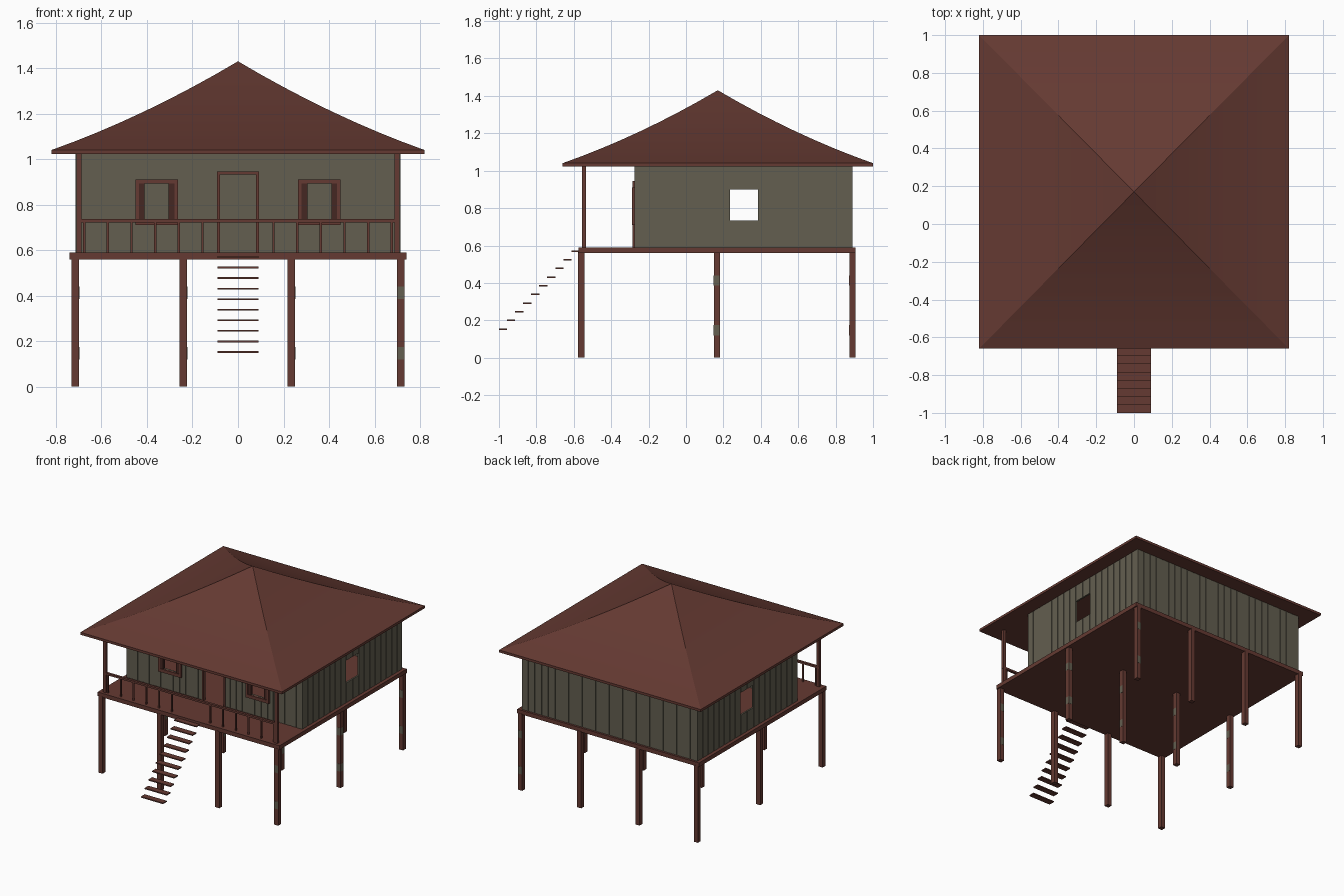
import bpy
import bmesh

cube = bpy.data.objects.get("Cube")
if cube:
    bpy.data.objects.remove(cube, do_unlink=True)


def material(name, rgb):
    m = bpy.data.materials.new(name)
    m.use_nodes = True
    m.diffuse_color = (*rgb, 1)
    m.node_tree.nodes["Principled BSDF"].inputs["Base Color"].default_value = (*rgb, 1)
    return m


BROWN = material("red brown wood", (0.13, 0.042, 0.032))
DARK = material("dark brown wood", (0.06, 0.02, 0.016))
OLIVE = material("grey olive planks", (0.125, 0.113, 0.08))


def finish(name, bm, mat):
    bmesh.ops.recalc_face_normals(bm, faces=bm.faces)
    mesh = bpy.data.meshes.new(name)
    bm.to_mesh(mesh)
    bm.free()
    mesh.materials.append(mat)
    ob = bpy.data.objects.new(name, mesh)
    bpy.context.collection.objects.link(ob)
    return ob


def boxes(name, mat, spans):
    """One object made of boxes, each given as (x0, x1, y0, y1, z0, z1)."""
    bm = bmesh.new()
    for x0, x1, y0, y1, z0, z1 in spans:
        verts = bmesh.ops.create_cube(bm, size=1)["verts"]
        for v in verts:
            v.co.x = x1 if v.co.x > 0 else x0
            v.co.y = y1 if v.co.y > 0 else y0
            v.co.z = z1 if v.co.z > 0 else z0
    return finish(name, bm, mat)


FLOOR, TOP = 0.585, 1.03
WX, WY0, WY1 = 0.715, -0.275, 0.89
LEG_X = (-0.715, -0.24, 0.235, 0.715)
LEG_Y = (-0.56, 0.165, 0.89)
LEG = 0.0165


def wall(name, along_x, start, end, face, out, openings, pitch):
    """Thin backing panel with raised planks, cut around the openings."""
    spans = []

    def add(u0, u1, d0, d1, z0, z1):
        d = sorted((face + out * d0, face + out * d1))
        spans.append((u0, u1, *d, z0, z1) if along_x else (*d, u0, u1, z0, z1))

    cuts = sorted({start, end, *[u for o in openings for u in o[:2]]})
    for a, b in zip(cuts, cuts[1:]):
        rows = [(FLOOR, TOP)]
        for u0, u1, z0, z1 in openings:
            if u0 <= a and b <= u1:
                rows = [(FLOOR, z0), (z1, TOP)]
        count = max(1, round((b - a) / pitch))
        step = (b - a) / count
        for z0, z1 in rows:
            if z1 - z0 < 0.01:
                continue
            add(a, b, -0.012, -0.004, z0, z1)
            for i in range(count):
                add(a + i * step + 0.003, a + (i + 1) * step - 0.003, -0.004, 0, z0, z1)
    boxes(name, OLIVE, spans)


# Hipped roof with a slight sag, flat underneath
bm = bmesh.new()
RX, RY, RC = 0.82, 0.83, 0.17
STEPS = 8


def ring(scale, z):
    return [bm.verts.new((sx * RX * scale, RC + sy * RY * scale, z))
            for sx, sy in ((-1, -1), (1, -1), (1, 1), (-1, 1))]


rings = [ring(1, 1.022)]
bm.faces.new(rings[0])
for i in range(STEPS):
    s = i / STEPS
    rings.append(ring(1 - s, 1.04 + 0.39 * (s - 0.25 * s * (1 - s))))
for lo, hi in zip(rings, rings[1:]):
    for k in range(4):
        bm.faces.new((lo[k], lo[(k + 1) % 4], hi[(k + 1) % 4], hi[k]))
apex = bm.verts.new((0, RC, 1.43))
for k in range(4):
    bm.faces.new((rings[-1][k], rings[-1][(k + 1) % 4], apex))
roof = finish("roof", bm, BROWN)
bpy.context.view_layer.objects.active = roof
roof.select_set(True)
bpy.ops.object.shade_smooth_by_angle(angle=0.2)
roof.select_set(False)

# Raised floor deck and stilts
boxes("deck", BROWN, [(-0.74, 0.74, -0.575, 0.905, 0.56, 0.59)])
boxes("stilts", BROWN, [(x - LEG, x + LEG, y - LEG, y + LEG, 0, 0.565)
                        for x in LEG_X for y in LEG_Y])

# Weathered patches on some stilts
patches = []
for z in (0.12, 0.385):
    for y in LEG_Y:
        for s in (-1, 1):
            f = y + s * LEG
            patches.append((LEG_X[3] - 0.015, LEG_X[3] + 0.015, f - 0.001, f + 0.001, z, z + 0.055))
    for x in LEG_X:
        f = x + LEG
        patches.append((f - 0.001, f + 0.001, LEG_Y[1] - 0.015, LEG_Y[1] + 0.015, z, z + 0.055))
boxes("stilt_patches", OLIVE, patches)

# Plank walls with a doorway and four windows
WIN_Z = (0.735, 0.9)
door = (-0.08, 0.08, FLOOR, 0.935)
front_windows = [(-0.435, -0.28, *WIN_Z), (0.28, 0.435, *WIN_Z)]
wall("front_wall", True, -WX, WX, WY0, -1, [door, *front_windows], 0.045)
wall("back_wall", True, -WX, WX, WY1, 1, [], 0.055)
for name, s in (("right", -1), ("left", 1)):
    wall(name + "_wall", False, WY0, WY1, s * WX, s, [(0.235, 0.385, *WIN_Z)], 0.062)


# Frames around the front openings
def frame(name, x0, x1, z0, z1, w, sill, mat, y0, y1):
    parts = [(x0, x0 + w, y0, y1, z0, z1), (x1 - w, x1, y0, y1, z0, z1),
             (x0, x1, y0, y1, z1 - w, z1)]
    if sill:
        parts.append((x0, x1, y0, y1, z0, z0 + sill))
    boxes(name, mat, parts)


frame("door_frame", -0.092, 0.092, 0.585, 0.945, 0.012, 0, BROWN, -0.285, -0.262)
for side, (x0, x1, z0, z1) in zip(("right", "left"), front_windows):
    frame(side + "_window_frame", x0 - 0.016, x1 + 0.016, 0.71, 0.91, 0.016, 0.024,
          BROWN, -0.288, -0.262)
    boxes(side + "_window_shutters", DARK,
          [(x0, x0 + 0.025, -0.284, -0.265, z0, z1), (x1 - 0.025, x1, -0.284, -0.265, z0, z1)])

# Porch posts, handrail and balusters
RAIL_Y = -0.545
boxes("porch_posts", BROWN, [(x - 0.011, x + 0.011, RAIL_Y - 0.01, RAIL_Y + 0.01, 0.585, TOP)
                             for x in (-0.698, 0.698)])
boxes("handrail", BROWN, [(-0.71, 0.71, RAIL_Y - 0.009, RAIL_Y + 0.009, 0.722, 0.736)])
balusters = [0.052 + 0.104 * i for i in range(1, 7)]
boxes("balusters", BROWN, [(s * x - 0.005, s * x + 0.005, RAIL_Y - 0.005, RAIL_Y + 0.005, 0.585, 0.725)
                           for x in balusters for s in (-1, 1)])

# Floating stair treads
treads = []
for i in range(10):
    y, z = -0.978 + 0.043 * i, 0.153 + 0.0463 * i
    treads.append((-0.09, 0.09, y - 0.022, y + 0.022, z - 0.004, z + 0.004))
boxes("stair_treads", BROWN, treads)
